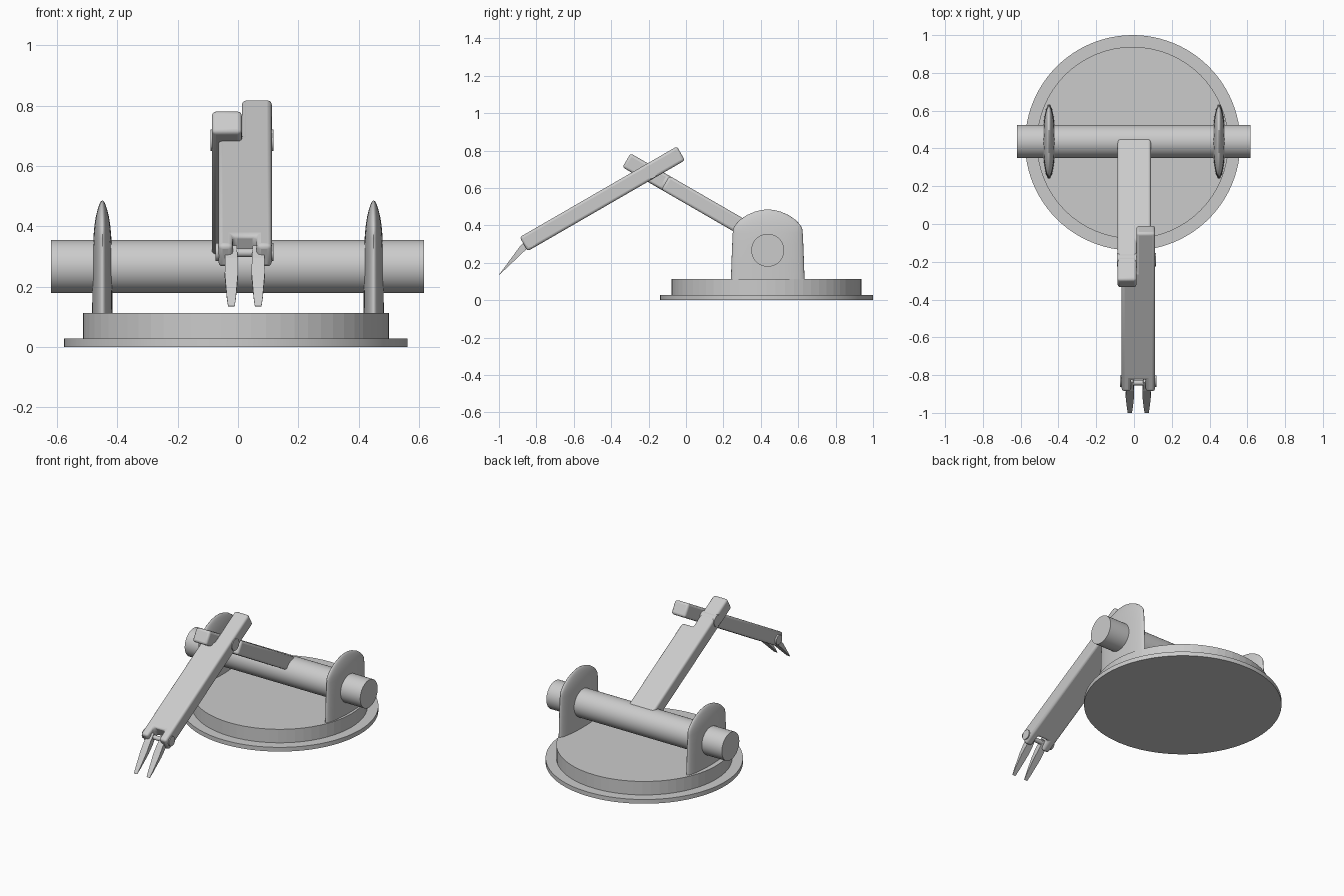
import bpy, bmesh
from math import sin, cos, pi, radians, sqrt
from mathutils import Vector

cube = bpy.data.objects.get("Cube")
if cube:
    bpy.data.objects.remove(cube)

grey = bpy.data.materials.new("plain grey")
grey.use_nodes = True
COLOUR = (0.6, 0.6, 0.6, 1)
grey.diffuse_color = COLOUR
grey.node_tree.nodes["Principled BSDF"].inputs["Base Color"].default_value = COLOUR


def finish(name, bm, loc, rot_x=0, smooth=35, bevel=0):
    bmesh.ops.recalc_face_normals(bm, faces=bm.faces[:])
    mesh = bpy.data.meshes.new(name)
    bm.to_mesh(mesh)
    bm.free()
    mesh.materials.append(grey)
    ob = bpy.data.objects.new(name, mesh)
    bpy.context.collection.objects.link(ob)
    ob.location = loc
    ob.rotation_euler.x = rot_x
    if bevel:
        mod = ob.modifiers.new("Rounded edges", "BEVEL")
        mod.width, mod.segments = bevel, 3
    if smooth:
        bpy.ops.object.select_all(action="DESELECT")
        ob.select_set(True)
        bpy.context.view_layer.objects.active = ob
        bpy.ops.object.shade_smooth_by_angle(angle=radians(smooth))
    return ob


def loft(name, rings, sides, loc, rot_x=0, smooth=35, turn=0.0):
    """Stack elliptical rings given as (height, x radius, y radius)."""
    bm = bmesh.new()
    loops = []
    for z, rx, ry in rings:
        angles = [2 * pi * i / sides + turn for i in range(sides)]
        loops.append([bm.verts.new((rx * cos(a), ry * sin(a), z)) for a in angles])
    for low, high in zip(loops, loops[1:]):
        for i in range(sides):
            j = (i + 1) % sides
            bm.faces.new((low[i], low[j], high[j], high[i]))
    bm.faces.new(loops[0])
    bm.faces.new(loops[-1])
    return finish(name, bm, loc, rot_x, smooth)


def rod(name, x0, x1, radius, y, z, sides=48):
    """Cylinder lying along x."""
    ob = loft(name, [(x0, radius, radius), (x1, radius, radius)], sides, (0, y, z))
    ob.rotation_euler.y = pi / 2
    return ob


def plate(name, outline, thick, loc, rot_x):
    """Extrude an x-y outline evenly to both sides, with rounded edges."""
    bm = bmesh.new()
    face = bm.faces.new([bm.verts.new((x, y, -thick / 2)) for x, y in outline])
    top = bmesh.ops.extrude_face_region(bm, geom=[face])["geom"]
    verts = [v for v in top if isinstance(v, bmesh.types.BMVert)]
    bmesh.ops.translate(bm, verts=verts, vec=Vector((0, 0, thick)))
    return finish(name, bm, loc, rot_x, 40, 0.014)


# Stepped round base
CENTRE = (-0.007, 0.43, 0)
loft("base_disc", [(0, 0.57, 0.57), (0.027, 0.57, 0.57)], 96, CENTRE)
loft("turntable", [(0.02, 0.508, 0.508), (0.113, 0.508, 0.508)], 64, CENTRE, smooth=0)

# Lens-shaped upright supports with domed tops
support = [(0.1, 0.034, 0.197), (0.2, 0.033, 0.194), (0.3, 0.032, 0.19),
           (0.36, 0.030, 0.187), (0.385, 0.028, 0.184), (0.405, 0.026, 0.172),
           (0.43, 0.022, 0.148), (0.455, 0.016, 0.112), (0.473, 0.01, 0.07),
           (0.482, 0.005, 0.035), (0.485, 0.001, 0.01)]
for side, x in (("left", 0.45), ("right", -0.45)):
    loft(side + "_support", support, 40, (x, 0.437, 0), smooth=50)

# Shoulder shaft
rod("shoulder_shaft", -0.62, 0.617, 0.088, 0.437, 0.267, 64)

# Upper arm, cut to half width at the elbow
plate("upper_arm",
      [(-0.087, 0), (0.013, 0), (0.013, 0.24), (0.09, 0.24), (0.09, 0.87), (-0.087, 0.87)],
      0.086, (0, -0.318, 0.748), radians(-30))

# Forearm, half width at the elbow and forked at the wrist
plate("forearm",
      [(0.013, 0), (0.112, 0), (0.112, -0.971), (0.062, -0.971), (0.062, -0.9),
       (-0.017, -0.9), (-0.017, -0.971), (-0.065, -0.971), (-0.065, -0.24), (0.013, -0.24)],
      0.086, (0, -0.027, 0.785), radians(30))

# Elbow and wrist pins
rod("elbow_pin", -0.091, 0.117, 0.036, -0.19, 0.685)
rod("wrist_pin", -0.06, 0.11, 0.014, -0.84, 0.312, 24)
for side, x0, x1 in (("left", 0.1, 0.118), ("right", -0.075, -0.05)):
    rod(side + "_wrist_cap", x0, x1, 0.03, -0.832, 0.315, 32)

# Tapered gripper fingers
finger = [(-0.02, 0.018, 0.014), (0.04, 0.021, 0.018), (0.1, 0.022, 0.013),
          (0.2, 0.015, 0.004), (0.236, 0.011, 0.001)]
finger = [(z, rx * sqrt(2), ry * sqrt(2)) for z, rx, ry in finger]
for side, x in (("left", 0.067), ("right", -0.022)):
    loft(side + "_finger", finger, 4, (x, -0.843, 0.312), radians(138.5), 0, pi / 4)
